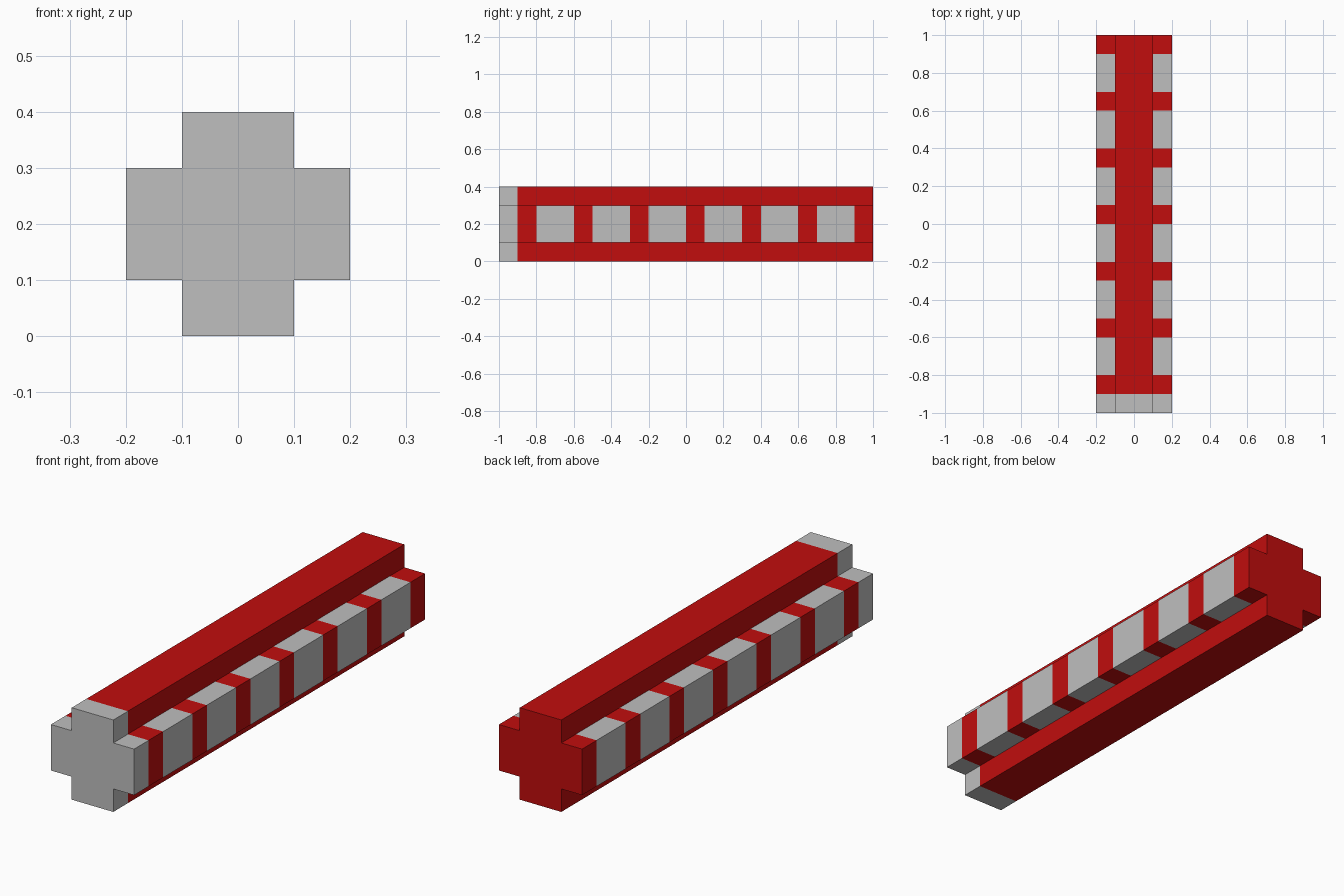
import bpy
import bmesh

cube = bpy.data.objects.get("Cube")
if cube:
    bpy.data.objects.remove(cube, do_unlink=True)


def make_material(name, color):
    mat = bpy.data.materials.new(name)
    mat.use_nodes = True
    mat.diffuse_color = color
    mat.node_tree.nodes["Principled BSDF"].inputs["Base Color"].default_value = color
    return mat


GREY, RED = 0, 1
materials = [make_material("light grey", (0.521, 0.521, 0.521, 1)),
             make_material("red", (0.533, 0.004, 0.004, 1))]

# Cross-shaped section (x, z)
A, B = 0.1, 0.2
section = [(-A, 0), (A, 0), (A, 0.1), (B, 0.1), (B, 0.3), (A, 0.3),
           (A, 0.4), (-A, 0.4), (-A, 0.3), (-B, 0.3), (-B, 0.1), (-A, 0.1)]

# Stations along the beam: grey tip, then alternating short red and long grey bands
stations = [-1.0, -0.9]
for i in range(6):
    start = -0.9 + 0.3 * i
    stations += [start + 0.1, start + 0.3]
stations.append(1.0)

bm = bmesh.new()
rings = [[bm.verts.new((x, y, z)) for x, z in section] for y in stations]

# End caps: grey front, red back
bm.faces.new(rings[0]).material_index = GREY
bm.faces.new(rings[-1]).material_index = RED

# Walls: grey tip, red core, banded side flanges
count = len(section)
for band in range(len(stations) - 1):
    for i in range(count):
        j = (i + 1) % count
        face = bm.faces.new((rings[band][i], rings[band][j],
                             rings[band + 1][j], rings[band + 1][i]))
        on_flange = abs(section[i][0] + section[j][0]) / 2 > A + 0.01
        grey = band == 0 or (on_flange and band % 2 == 0)
        face.material_index = GREY if grey else RED

bmesh.ops.recalc_face_normals(bm, faces=bm.faces[:])
mesh = bpy.data.meshes.new("cross_beam")
bm.to_mesh(mesh)
bm.free()
for mat in materials:
    mesh.materials.append(mat)
beam = bpy.data.objects.new("cross_beam", mesh)
bpy.context.collection.objects.link(beam)
